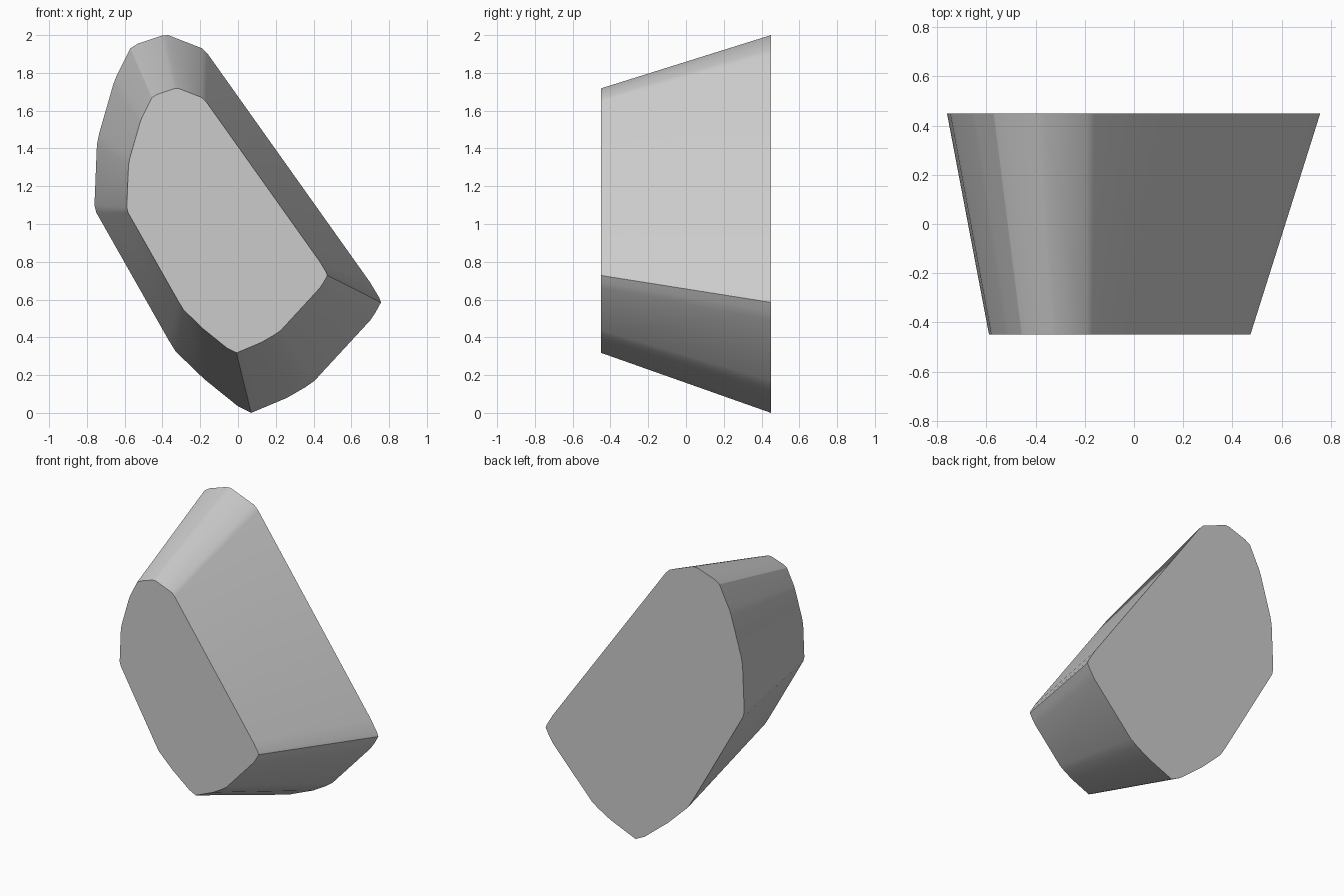
import bpy
import bmesh
import math

if "Cube" in bpy.data.objects:
    bpy.data.objects.remove(bpy.data.objects["Cube"])

# Outline of the large back face (x, z), clockwise from the bottom corner
OUTLINE = [
    (0.07, 0.0), (0.0, 0.035), (-0.18, 0.18), (-0.33, 0.325), (-0.37, 0.39),
    (-0.75, 1.06), (-0.76, 1.10), (-0.747, 1.42), (-0.735, 1.48),
    (-0.66, 1.74), (-0.645, 1.78), (-0.57, 1.93), (-0.53, 1.955),
    (-0.405, 1.997), (-0.37, 2.0), (-0.19, 1.93), (-0.16, 1.90),
    (0.70, 0.69), (0.748, 0.61), (0.757, 0.585), (0.73, 0.535),
    (0.70, 0.49), (0.405, 0.17), (0.355, 0.135), (0.26, 0.08),
]
HALF_DEPTH = 0.45
TAPER = 0.70                # size of the front face relative to the back
CENTRE = (-0.19, 1.06)      # point the taper shrinks towards

grey = bpy.data.materials.new("stone_grey")
grey.diffuse_color = (0.6, 0.6, 0.6, 1.0)
grey.use_nodes = True
grey.node_tree.nodes["Principled BSDF"].inputs["Base Color"].default_value = grey.diffuse_color


def ring(bm, scale, y):
    cx, cz = CENTRE
    return [bm.verts.new((cx + (x - cx) * scale, y, cz + (z - cz) * scale))
            for x, z in OUTLINE]


# Tapered block: two caps joined by sloping sides
bm = bmesh.new()
back = ring(bm, 1.0, HALF_DEPTH)
front = ring(bm, TAPER, -HALF_DEPTH)
bm.faces.new(back)
bm.faces.new(front)
count = len(OUTLINE)
for i in range(count):
    j = (i + 1) % count
    bm.faces.new((back[i], back[j], front[j], front[i]))
bmesh.ops.recalc_face_normals(bm, faces=bm.faces[:])

mesh = bpy.data.meshes.new("tapered_block")
bm.to_mesh(mesh)
bm.free()
mesh.materials.append(grey)
block = bpy.data.objects.new("tapered_block", mesh)
bpy.context.collection.objects.link(block)

# Soft rounded corners, crisp rims
bpy.context.view_layer.objects.active = block
block.select_set(True)
bpy.ops.object.shade_smooth_by_angle(angle=math.radians(30))
